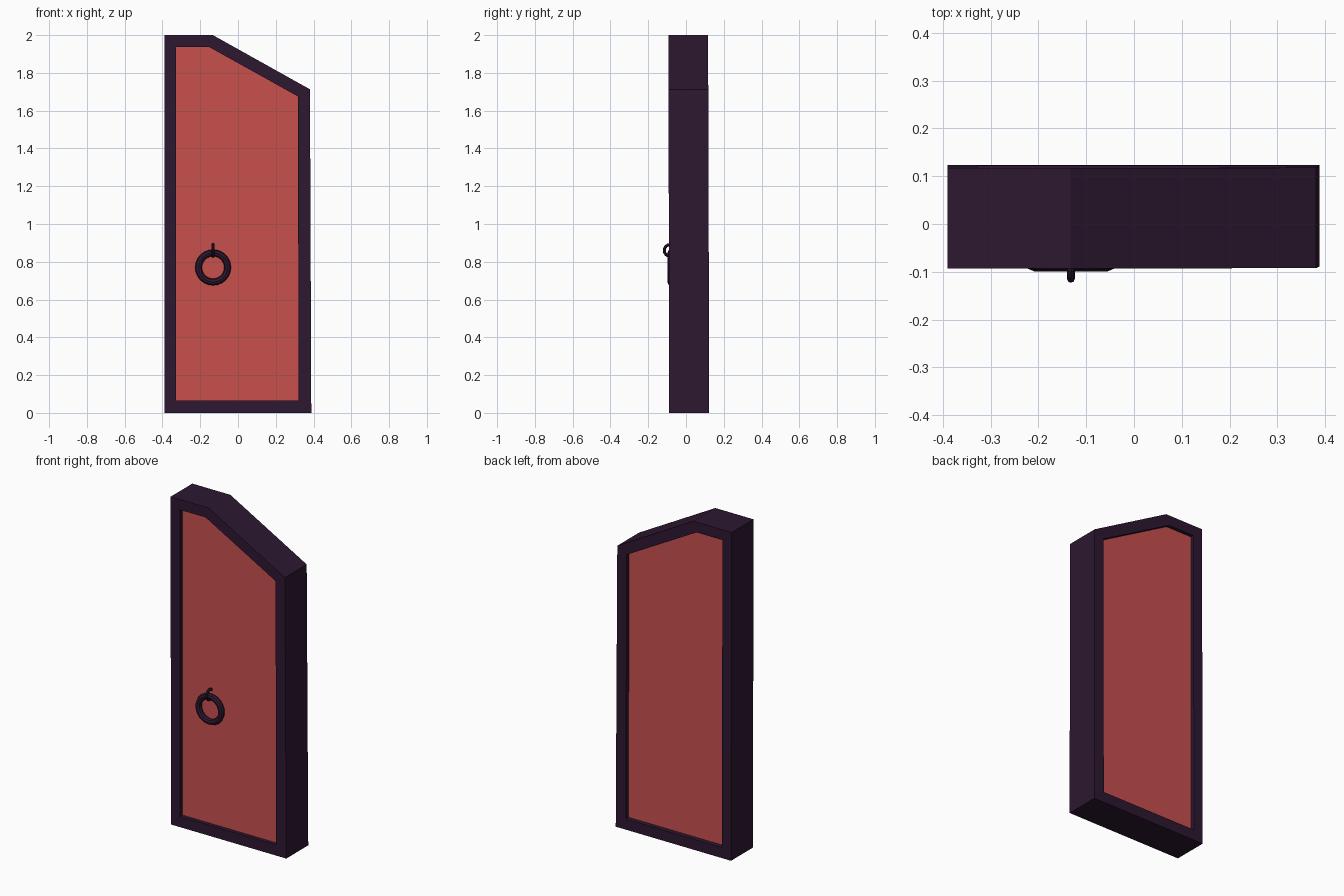
import bpy
import bmesh
from math import pi

if "Cube" in bpy.data.objects:
    bpy.data.objects.remove(bpy.data.objects["Cube"])


def material(name, color):
    m = bpy.data.materials.new(name)
    m.diffuse_color = (*color, 1)
    m.use_nodes = True
    m.node_tree.nodes["Principled BSDF"].inputs["Base Color"].default_value = m.diffuse_color
    return m


dark = material("dark_wood", (0.026, 0.009, 0.03))
red = material("red_panel", (0.58, 0.08, 0.076))

# Door outlines as (x, z), one slanted top corner
OUTER = [(-0.39, 0), (0.388, 0), (0.381, 1.713), (-0.133, 2.0), (-0.39, 2.0)]
INNER = [(-0.328, 0.065), (0.32, 0.065), (0.318, 1.675), (-0.153, 1.937), (-0.328, 1.937)]


def front_y(z):
    return -0.089 - 0.002 * z


def back_y(z):
    return 0.123 - 0.003 * z


def mesh_object(name, bm, mat):
    bmesh.ops.recalc_face_normals(bm, faces=bm.faces)
    me = bpy.data.meshes.new(name)
    bm.to_mesh(me)
    bm.free()
    me.materials.append(mat)
    ob = bpy.data.objects.new(name, me)
    bpy.context.collection.objects.link(ob)
    return ob


# Frame: outer and inner outlines bridged at front and back
bm = bmesh.new()
loops = [[bm.verts.new((x, y(z), z)) for x, z in outline]
         for outline, y in ((OUTER, front_y), (INNER, front_y), (INNER, back_y), (OUTER, back_y))]
for k in range(4):
    a, b = loops[k], loops[(k + 1) % 4]
    for i in range(5):
        j = (i + 1) % 5
        bm.faces.new((a[i], a[j], b[j], b[i]))
mesh_object("door_frame", bm, dark)

# Panel recessed on both sides
bm = bmesh.new()
front, back = [[bm.verts.new((x, y, z)) for x, z in INNER] for y in (-0.066, 0.096)]
bm.faces.new(front)
bm.faces.new(back[::-1])
for i in range(5):
    j = (i + 1) % 5
    bm.faces.new((front[i], front[j], back[j], back[i]))
mesh_object("door_panel", bm, red)


def ring(name, loc, rot, major, minor, segments, sides):
    bpy.ops.mesh.primitive_torus_add(location=loc, rotation=rot, major_radius=major,
                                     minor_radius=minor, major_segments=segments,
                                     minor_segments=sides)
    ob = bpy.context.object
    ob.name = name
    ob.data.materials.append(dark)


# Pull ring and the staple it hangs from
ring("pull_ring", (-0.132, -0.081, 0.77), (pi / 2, 0, 0), 0.077, 0.018, 24, 8)
ring("ring_staple", (-0.132, -0.084, 0.86), (0, pi / 2, 0), 0.031, 0.008, 16, 8)
